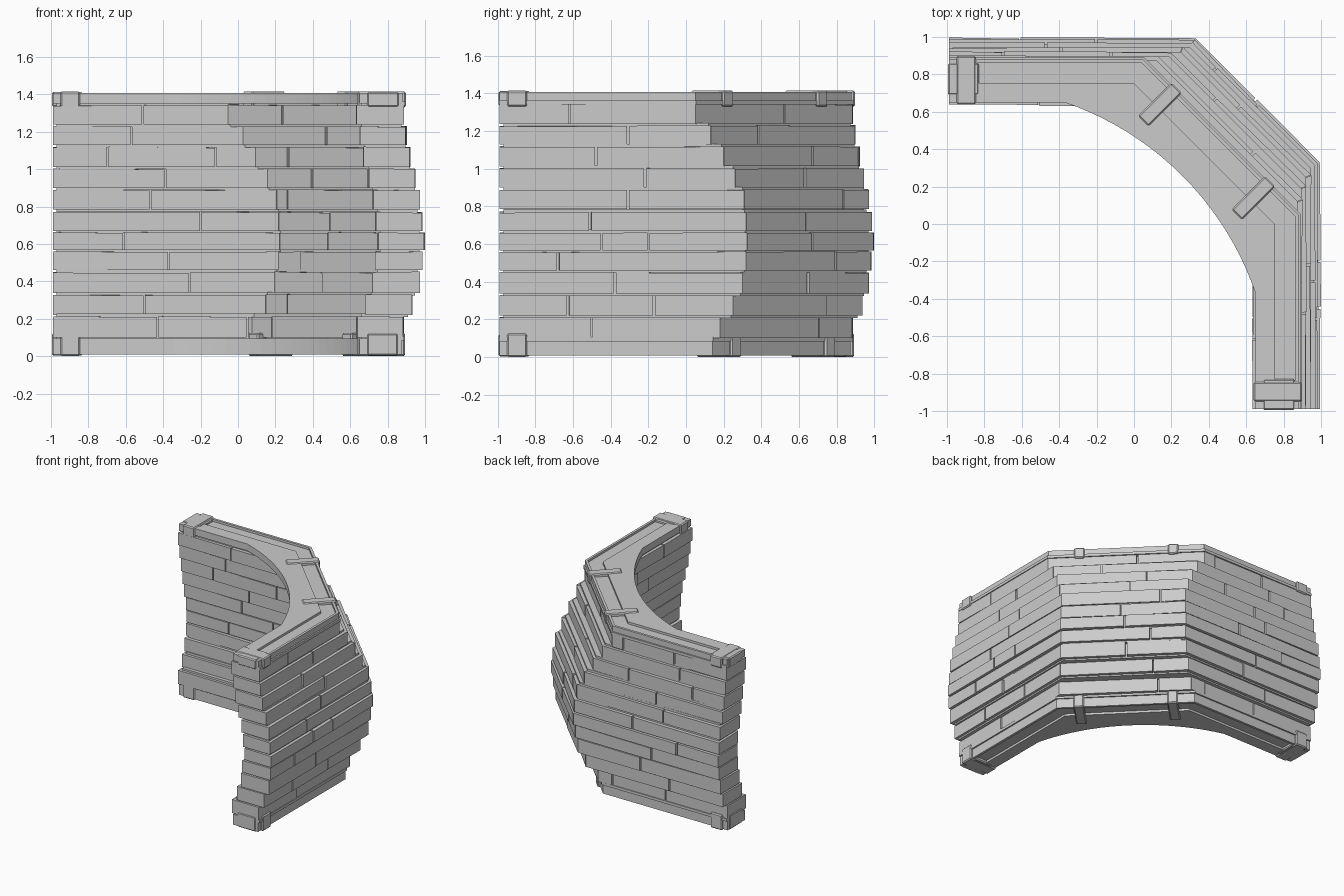
import bpy, bmesh, math, random
from mathutils import Vector

if "Cube" in bpy.data.objects:
    bpy.data.objects.remove(bpy.data.objects["Cube"])

random.seed(4)
END = -0.99                       # free end of both wings
TAN = math.tan(math.radians(22.5))


def prism(bm, pts, z0, z1, top_shift=0.0):
    """Extruded footprint, with optional small random slant of its top."""
    lo = [bm.verts.new((x, y, z0)) for x, y in pts]
    hi = [bm.verts.new((x, y, z1 - random.uniform(0, top_shift))) for x, y in pts]
    bm.faces.new(lo[::-1])
    bm.faces.new(hi)
    n = len(pts)
    for i in range(n):
        j = (i + 1) % n
        bm.faces.new((lo[i], lo[j], hi[j], hi[i]))


def finish(bm, name, bevel=0.0):
    bmesh.ops.recalc_face_normals(bm, faces=bm.faces)
    me = bpy.data.meshes.new(name)
    bm.to_mesh(me)
    bm.free()
    ob = bpy.data.objects.new(name, me)
    bpy.context.collection.objects.link(ob)
    if bevel:
        m = ob.modifiers.new("bevel", 'BEVEL')
        m.width = bevel
        m.segments = 1
    return ob


def line(o, c, t=0.0, end=END):
    """Plan line of the bent wall: face at o, corner at c, moved inward by t."""
    a, k = o - t, c - t * TAN
    return [Vector(p) for p in ((end, a), (k, a), (a, k), (a, end))]


def band(o, c, t0, t1, end=END):
    return line(o, c, t0, end) + line(o, c, t1, end)[::-1]


def arc(start, mid, n=20):
    """Inner plate edge: circle through (start), the diagonal point and mirror."""
    sx, sy = start
    c = (sx * sx + sy * sy - 2 * mid * mid) / (2 * (sx + sy) - 4 * mid)
    r = math.hypot(sx - c, sy - c)
    a0 = math.atan2(sy - c, sx - c)
    a1 = math.pi / 2 - a0
    return [(c + r * math.cos(a1 + (a0 - a1) * i / n),
             c + r * math.sin(a1 + (a0 - a1) * i / n)) for i in range(n + 1)]


# Brick rows: z0, z1, face, corner, back joints, diagonal joint, right joints
ROWS = [
    (.10, .215, .885, .18, [-.43, .05], .29, [-.5]),
    (.22, .332, .935, .25, [-.50], .37, [-.63, -.17]),
    (.337, .452, .97, .30, [-.26], .54, [-.38]),
    (.46, .562, .985, .32, [-.37], .44, [-.68]),
    (.567, .664, .995, .325, [-.61], .57, [-.45, -.2]),
    (.67, .772, .985, .32, [-.20], .58, [-.51]),
    (.785, .892, .97, .31, [-.47], .38, [-.31]),
    (.90, 1.005, .945, .26, [-.39], .49, [-.22]),
    (1.012, 1.12, .92, .20, [-.70, -.12], .37, [-.48]),
    (1.128, 1.232, .90, .13, [-.57], .55, [-.31]),
    (1.238, 1.345, .885, .05, [-.51, -.05], .33, [-.62]),
]
T = 0.25
GAP = 0.004


def brick(bm, a_in, b_in, a_out, b_out, z0, z1, ga, gb):
    """One brick between two cuts, with gaps and slightly uneven faces."""
    d = (b_out - a_out).normalized()
    n = Vector((-d.y, d.x))
    j = lambda: random.uniform(-.006, .004)
    p = [a_in + d * ga - n * j(), b_in - d * gb - n * j(),
         b_out - d * (gb + random.uniform(0, .006) * (gb > 0)) + n * j(),
         a_out + d * ga + n * j()]
    prism(bm, p, z0, z1, .007)


core = bmesh.new()
for i, (z0, z1, o, c, jb, jd, jr) in enumerate(ROWS):
    bm = bmesh.new()
    out, inn = line(o, c), line(o, c, T)
    joints = ([(x - END) / (c - END) for x in jb],
              [(jd - c + .05) / (o - c - .07)],
              [(c - y) / (c - END) for y in sorted(jr, reverse=True)])
    for s in range(3):
        cuts = [0] + joints[s] + [1]
        oa, ob_, ia, ib = out[s], out[s + 1], inn[s], inn[s + 1]
        L = (ob_ - oa).length
        d = (ob_ - oa) / L
        n = Vector((-d.y, d.x))
        at = lambda f: (oa if f == 0 else ob_ if f == 1 else oa + d * L * f)
        ati = lambda f: (ia if f == 0 else ib if f == 1 else oa + d * L * f - n * T)
        for f, g in zip(cuts, cuts[1:]):
            brick(bm, ati(f), ati(g), at(f), at(g), z0, z1,
                  GAP if f else 0, GAP if g < 1 else 0)
    finish(bm, f"brick_row_{i + 1:02d}")
    # recessed mortar behind the joints
    prism(core, band(o, c, .025, T - .025, END + .02), z0 - .012, z1 + .012)
finish(core, "mortar_core")


def plate(name, o, c, start, mid, z_in, z_out, sgn):
    """Curved-edge cap with outer lip, channel, and strip next to the bricks."""
    inner_edge = [(start[1], END)] + arc(start, mid) + [(END, start[1])]
    z = lambda h: z_in + sgn * h
    H = abs(z_out - z_in)

    def slab(pts, h0, h1):
        a, b = sorted((z(h0), z(h1)))
        prism(bm, pts, a, b)
    bm = bmesh.new()
    slab(line(o, c) + inner_edge, .012, H - .018)
    slab(line(o, c, .125) + inner_edge, H - .018, H)
    slab(band(o, c, 0, .02), H - .018, H)
    for k in (0, 1):                                # channel end blocks
        p = [(END, o - .126), (-.84, o - .126), (-.84, o - .019), (END, o - .019)]
        slab([q[::-1] for q in p] if k else p, H - .018, H)
    finish(bm, name)
    bm = bmesh.new()
    slab(band(o + .012, c + .004, 0, .2), 0, .022)
    finish(bm, name + "_strip")


plate("top_cap", .88, .05, (-.37, .65), .258, 1.34, 1.408, 1)
plate("bottom_cap", .875, .14, (-.34, .65), .29, .105, .008, -1)


def clips(name, z0, z1, s0, s1, o):
    """Metal-like clips: two over the diagonal, one at each wing end."""
    bm = bmesh.new()
    for d in (-.5, .5):
        w = .055
        pts = [((s + e) / 2, (s - e) / 2) for s, e in
               ((s0, d - w), (s0, d + w), (s1, d + w), (s1, d - w))]
        prism(bm, pts, z0, z1)
    for k in (0, 1):
        for x0, x1, y0, y1, e in ((-.95, -.845, .64, o + .018, 0),
                                  (-.995, -.83, .69, o - .02, .003)):
            p = [(x0, y0), (x1, y0), (x1, y1), (x0, y1)]
            prism(bm, [q[::-1] for q in p] if k else p, z0 + e, z1 - e)
    finish(bm, name, .008)


clips("top_clips", 1.33, 1.415, .60, .955, .88)
clips("bottom_clips", 0, .125, .66, 1.04, .875)
